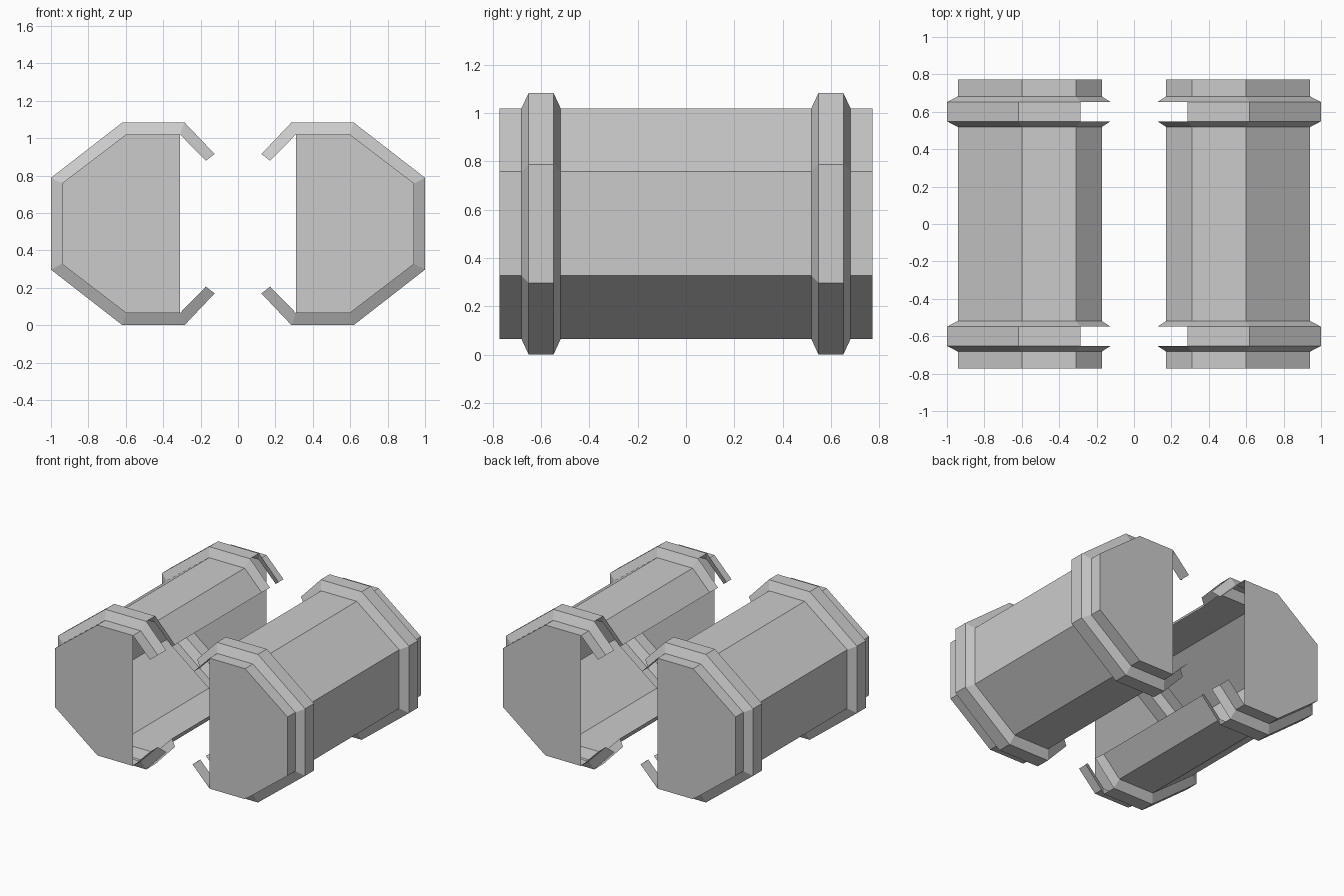
import bpy

if "Cube" in bpy.data.objects:
    bpy.data.objects.remove(bpy.data.objects["Cube"])

# Right-half cross-sections in x, z: lower lip round the outside to upper lip
BODY = [(0.172, 0.206), (0.31, 0.065), (0.598, 0.065), (0.942, 0.328),
        (0.942, 0.758), (0.598, 1.02), (0.31, 1.02), (0.172, 0.879)]
BAND = [(0.125, 0.17), (0.286, 0.0), (0.618, 0.0), (1.0, 0.297),
        (1.0, 0.788), (0.618, 1.084), (0.286, 1.084), (0.125, 0.915)]

# Stations along y: plain body, with two raised bevelled bands
STATIONS = [(-0.772, BODY), (-0.682, BODY), (-0.652, BAND), (-0.549, BAND), (-0.519, BODY),
            (0.519, BODY), (0.549, BAND), (0.652, BAND), (0.682, BODY), (0.772, BODY)]


def add_mirrored(name, verts, faces):
    mesh = bpy.data.meshes.new(name)
    mesh.from_pydata(verts, [], faces)
    obj = bpy.data.objects.new(name, mesh)
    bpy.context.collection.objects.link(obj)
    mirror = obj.modifiers.new("Mirror", 'MIRROR')
    mirror.use_axis[0] = True
    mirror.use_mirror_merge = False
    return obj


# Thin open shell lofted through the stations; the band's lip stays open on its crest
n = len(BODY)
verts = [(x, y, z) for y, profile in STATIONS for x, z in profile]
faces = []
for s in range(len(STATIONS) - 1):
    crest = STATIONS[s][1] is BAND and STATIONS[s + 1][1] is BAND
    for i in range(n - 1):
        if crest and i in (0, n - 2):
            continue
        a, b = s * n + i, (s + 1) * n + i
        faces.append((a, b, b + 1, a + 1))
# outward winding
faces = [f[::-1] for f in faces]
add_mirrored("banded_shell", verts, faces)

# Flat end caps, stopping short of the lips
for name, y in (("front_cap", -0.772), ("back_cap", 0.772)):
    pts = [(x, y, z) for x, z in BODY[1:-1]]
    face = list(range(len(pts)))
    add_mirrored(name, pts, [face if y < 0 else face[::-1]])
